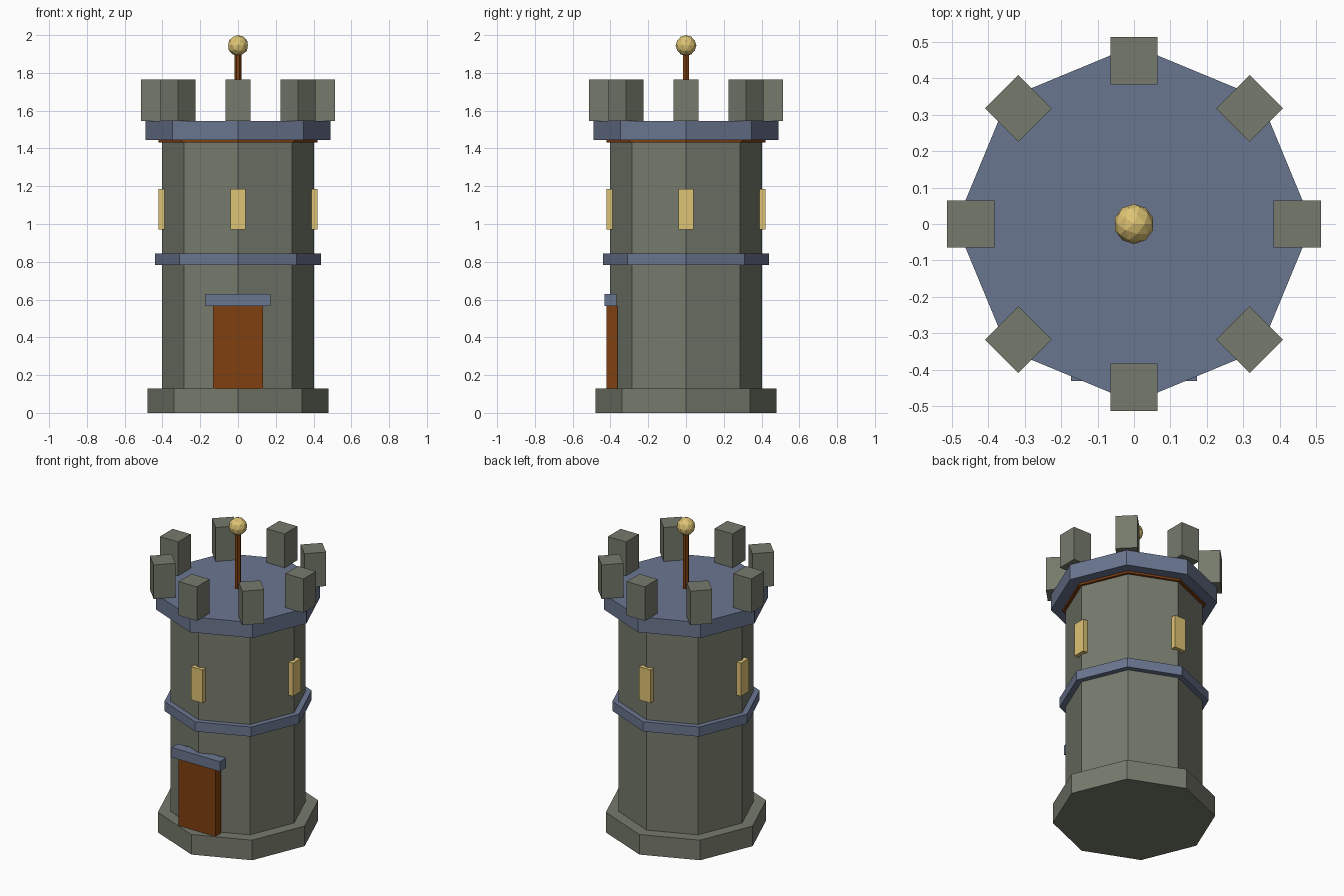
import bpy, bmesh, math
from mathutils import Matrix

if "Cube" in bpy.data.objects:
    bpy.data.objects.remove(bpy.data.objects["Cube"])


def srgb(r, g, b):
    lin = lambda c: ((c / 255 + 0.055) / 1.055) ** 2.4 if c > 10 else c / 255 / 12.92
    return (lin(r), lin(g), lin(b), 1)


def material(name, rgb):
    m = bpy.data.materials.new(name)
    m.diffuse_color = srgb(*rgb)
    m.use_nodes = True
    m.node_tree.nodes["Principled BSDF"].inputs["Base Color"].default_value = m.diffuse_color
    return m


STONE = material("grey stone", (118, 122, 108))
SLATE = material("blue slate", (106, 118, 144))
WOOD = material("brown wood", (128, 64, 16))
GOLD = material("pale gold", (222, 196, 116))


def finish(name, bm, mat):
    me = bpy.data.meshes.new(name)
    bm.to_mesh(me)
    bm.free()
    me.materials.append(mat)
    ob = bpy.data.objects.new(name, me)
    bpy.context.collection.objects.link(ob)
    return ob


def prism(name, sides, radius, z0, z1, mat):
    bm = bmesh.new()
    bmesh.ops.create_cone(bm, cap_ends=True, segments=sides, radius1=radius,
                          radius2=radius, depth=z1 - z0,
                          matrix=Matrix.Translation((0, 0, (z0 + z1) / 2)))
    return finish(name, bm, mat)


def box(name, width, r0, r1, z0, z1, mat, angle=0.0):
    """Box facing -y between radii r0 and r1, turned about the tower axis."""
    m = (Matrix.Rotation(angle, 4, 'Z')
         @ Matrix.Translation((0, -(r0 + r1) / 2, (z0 + z1) / 2))
         @ Matrix.Diagonal((width, r1 - r0, z1 - z0, 1)))
    bm = bmesh.new()
    bmesh.ops.create_cube(bm, size=1, matrix=m)
    return finish(name, bm, mat)


# Octagonal tower, corners on the axes
prism("base_plinth", 8, 0.478, 0, 0.13, STONE)
prism("tower_wall", 8, 0.403, 0.13, 1.435, STONE)
prism("middle_band", 8, 0.439, 0.783, 0.845, SLATE)
prism("wooden_floor", 8, 0.42, 1.432, 1.46, WOOD)
prism("roof_platform", 8, 0.49, 1.445, 1.545, SLATE)

# Battlements on every corner
for i in range(8):
    box(f"battlement_{i + 1}", 0.13, 0.384, 0.514, 1.545, 1.765, STONE, i * math.pi / 4)

# Four lit windows
for i in range(4):
    box(f"window_{i + 1}", 0.08, 0.39, 0.422, 0.97, 1.185, GOLD, i * math.pi / 2)

# Door and lintel
box("door", 0.264, 0.362, 0.42, 0.13, 0.566, WOOD)
box("door_lintel", 0.345, 0.368, 0.432, 0.566, 0.63, SLATE)

# Pole with faceted ball
pole = prism("flag_pole", 6, 0.018, 1.545, 1.93, WOOD)
pole.data.transform(Matrix.Rotation(math.pi / 6, 4, 'Z'))
bm = bmesh.new()
bmesh.ops.create_icosphere(bm, subdivisions=2, radius=0.055,
                           matrix=Matrix.Translation((0, 0, 1.945)))
finish("pole_ball", bm, GOLD)
